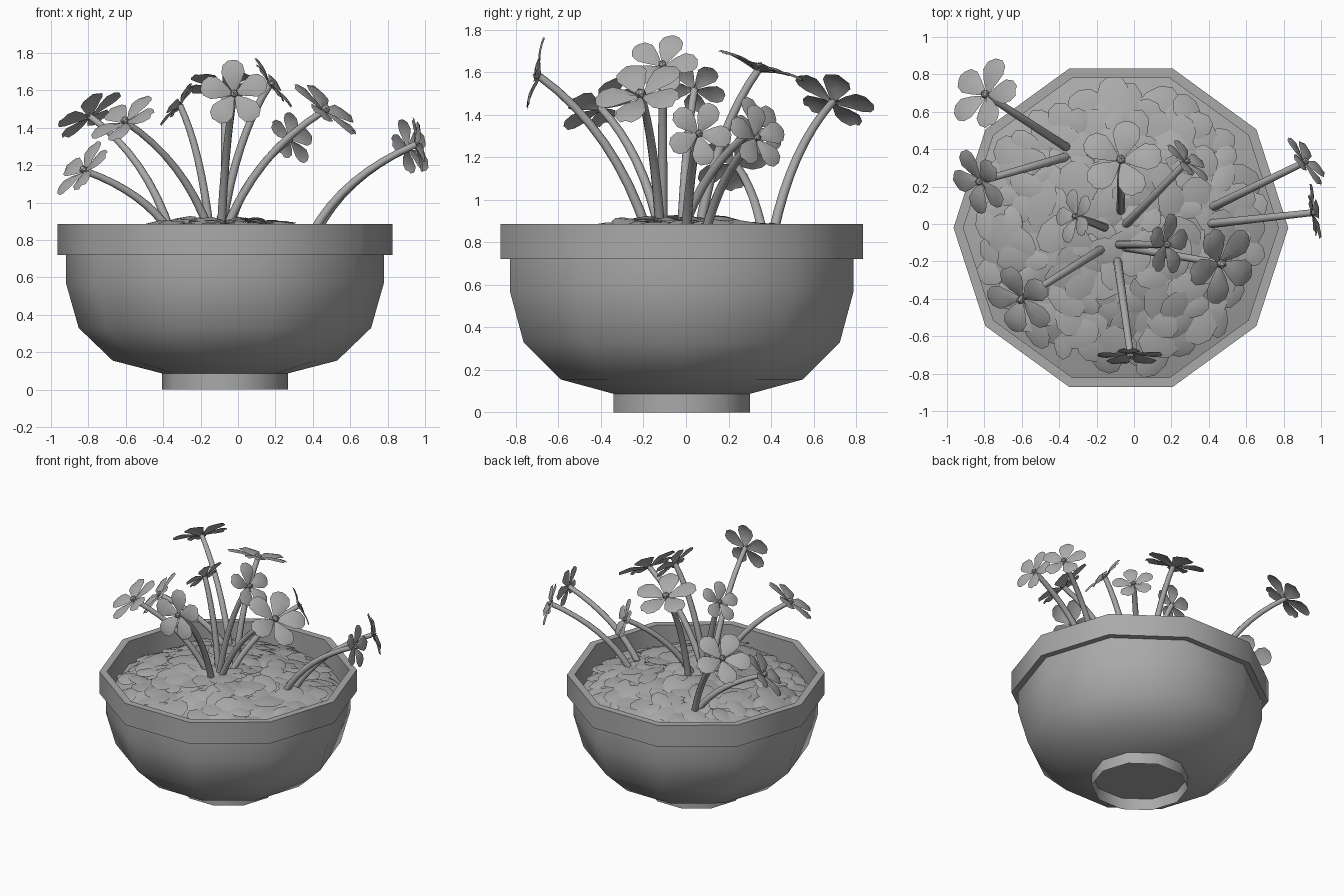
import bpy, bmesh, math, random
from mathutils import Vector, Matrix

random.seed(7)
old = bpy.data.objects.get("Cube")
if old:
    bpy.data.objects.remove(old, do_unlink=True)

grey = bpy.data.materials.new("plain_grey")
grey.use_nodes = True
colour = (0.4, 0.4, 0.4, 1)
grey.diffuse_color = colour
grey.node_tree.nodes["Principled BSDF"].inputs["Base Color"].default_value = colour

CENTRE = Vector((-0.07, -0.02, 0))
SIDES = 10


def finish(name, bm, smooth=None):
    mesh = bpy.data.meshes.new(name)
    bm.to_mesh(mesh)
    bm.free()
    mesh.materials.append(grey)
    obj = bpy.data.objects.new(name, mesh)
    bpy.context.collection.objects.link(obj)
    if smooth:
        bpy.ops.object.select_all(action="DESELECT")
        obj.select_set(True)
        bpy.context.view_layer.objects.active = obj
        bpy.ops.object.shade_smooth_by_angle(angle=math.radians(smooth))
    return obj


def lathe(name, profile, cap=False, smooth=42):
    """Spin (radius, height) points around the bowl axis."""
    bm = bmesh.new()
    rings = []
    for r, z in profile:
        rings.append([bm.verts.new(CENTRE + Vector((r * math.cos(a), r * math.sin(a), z)))
                      for a in (math.tau * i / SIDES for i in range(SIDES))])
    for low, high in zip(rings, rings[1:]):
        for i in range(SIDES):
            j = (i + 1) % SIDES
            bm.faces.new((low[i], low[j], high[j], high[i]))
    if cap:
        bm.faces.new(rings[-1])
    return finish(name, bm, smooth)


# Pot: open foot ring, bowl with a floor, overhanging rim with inner wall
lathe("foot_ring", [(0.337, 0), (0.337, 0.09)])
lathe("bowl", [(0.85, 0.72), (0.85, 0.57), (0.782, 0.33), (0.6, 0.155), (0.337, 0.087)][::-1])
lathe("bowl_floor", [(0.337, 0.088), (0.3, 0.088)], cap=True)
lathe("rim", [(0.85, 0.72), (0.895, 0.72), (0.895, 0.885), (0.842, 0.885), (0.842, 0.68)])


def mound(r):
    return 0.74 + 0.165 * (1 - (r / 0.84) ** 2)


# Soil mound just under the leaves
lathe("soil", [(r, mound(r) - 0.03) for r in (0.842, 0.6, 0.35, 0.1)], cap=True)


def leaf(bm, pos, normal, length, width, spin):
    """Rounded, slightly domed leaf lying across a normal."""
    turn = normal.to_track_quat("Z", "Y").to_matrix().to_4x4()
    place = Matrix.Translation(pos) @ turn @ Matrix.Rotation(spin, 4, "Z")
    hub = bm.verts.new(place @ Vector((0, 0, 0.018)))
    ring = [bm.verts.new(place @ Vector((length * math.cos(a), width * math.sin(a), 0)))
            for a in (math.tau * i / 9 for i in range(9))]
    for i in range(9):
        bm.faces.new((hub, ring[i], ring[(i + 1) % 9]))


# Carpet of overlapping leaves following the mound
bm = bmesh.new()
LEAVES = 170
for i in range(LEAVES):
    r = 0.73 * math.sqrt((i + 0.5) / LEAVES)
    a = i * 2.39996
    out = Vector((math.cos(a), math.sin(a), 0))
    pos = CENTRE + out * r
    pos.z = mound(r) + random.uniform(-0.02, 0.012)
    tilt = Vector((random.uniform(-0.2, 0.2), random.uniform(-0.2, 0.2), 1))
    normal = (tilt + out * 0.4 * r).normalized()
    size = random.uniform(0.08, 0.125)
    leaf(bm, pos, normal, size, size * random.uniform(0.6, 0.9), random.uniform(0, math.tau))
finish("leaf_carpet", bm, 40)


def stem(name, base, head):
    """Round stalk that rises first and then leans out to the flower."""
    base, head = Vector(base), Vector(head)
    bend = base.lerp(head, 0.3)
    bend.z = base.z + 0.65 * (head.z - base.z)
    path = [base.lerp(bend, t).lerp(bend.lerp(head, t), t) for t in (i / 8 for i in range(9))]
    bm = bmesh.new()
    rings = []
    for i, p in enumerate(path):
        along = path[min(i + 1, 8)] - path[max(i - 1, 0)]
        turn = along.to_track_quat("Z", "Y")
        r = 0.024 - 0.006 * i / 8
        rings.append([bm.verts.new(p + turn @ Vector((r * math.cos(a), r * math.sin(a), 0)))
                      for a in (math.tau * k / 8 for k in range(8))])
    for low, high in zip(rings, rings[1:]):
        for k in range(8):
            j = (k + 1) % 8
            bm.faces.new((low[k], low[j], high[j], high[k]))
    bm.faces.new(rings[-1])
    finish(name, bm, 60)


# Half outline of one petal: distance along, half width
PETAL = [(0.06, 0.04), (0.35, 0.22), (0.62, 0.34), (0.85, 0.29), (0.98, 0.13)]


def flower(name, head, normal, radius, spin):
    """Five thin petals around a small button."""
    turn = Vector(normal).to_track_quat("Z", "Y").to_matrix().to_4x4()
    place = Matrix.Translation(head) @ turn @ Matrix.Rotation(spin, 4, "Z") @ Matrix.Scale(radius, 4)
    bm = bmesh.new()
    for k in range(5):
        here = place @ Matrix.Rotation(math.tau * k / 5, 4, "Z")
        rows = []
        for d, w in PETAL:
            lift = 0.16 * math.sin(d * 2.2)
            rows.append([bm.verts.new(here @ Vector((d, s * w, lift - 0.05 * abs(s))))
                         for s in (-1, 0, 1)])
        for near, far in zip(rows, rows[1:]):
            for c in (0, 1):
                bm.faces.new((near[c], far[c], far[c + 1], near[c + 1]))
    bmesh.ops.create_icosphere(bm, subdivisions=1, radius=0.12,
                               matrix=place @ Matrix.Translation((0, 0, 0.06)))
    finish(name, bm, 40)


# Stem base (x, y), flower centre, facing direction, petal length
PLANTS = [
    ((-0.36, 0.41), (-0.79, 0.69, 1.46), (-0.5, 0.35, 0.75), 0.205),
    ((-0.36, 0.36), (-0.82, 0.23, 1.17), (-0.65, -0.35, 0.6), 0.19),
    ((-0.15, -0.12), (-0.60, -0.40, 1.43), (-0.45, -0.4, 0.75), 0.20),
    ((-0.15, -0.02), (-0.31, 0.04, 1.52), (-0.75, 0.15, 0.6), 0.15),
    ((-0.07, 0.06), (-0.07, 0.34, 1.61), (0, 0.33, 0.94), 0.22),
    ((-0.09, -0.18), (-0.02, -0.69, 1.58), (0, -0.97, 0.23), 0.185),
    ((-0.09, -0.11), (0.17, -0.11, 1.63), (0.8, -0.1, 0.6), 0.17),
    ((-0.07, -0.12), (0.46, -0.21, 1.49), (0.6, -0.25, 0.75), 0.22),
    ((-0.06, -0.02), (0.28, 0.33, 1.34), (0.65, 0.65, 0.35), 0.15),
    ((0.42, 0.09), (0.91, 0.33, 1.29), (0.75, 0.55, 0.3), 0.16),
    ((0.40, 0.00), (0.95, 0.06, 1.31), (0.95, 0.15, 0.15), 0.155),
]
for n, ((x, y), head, facing, size) in enumerate(PLANTS, 1):
    stem(f"stem_{n}", (x, y, 0.84), head)
    flower(f"flower_{n}", head, facing, size, n * 0.9)
